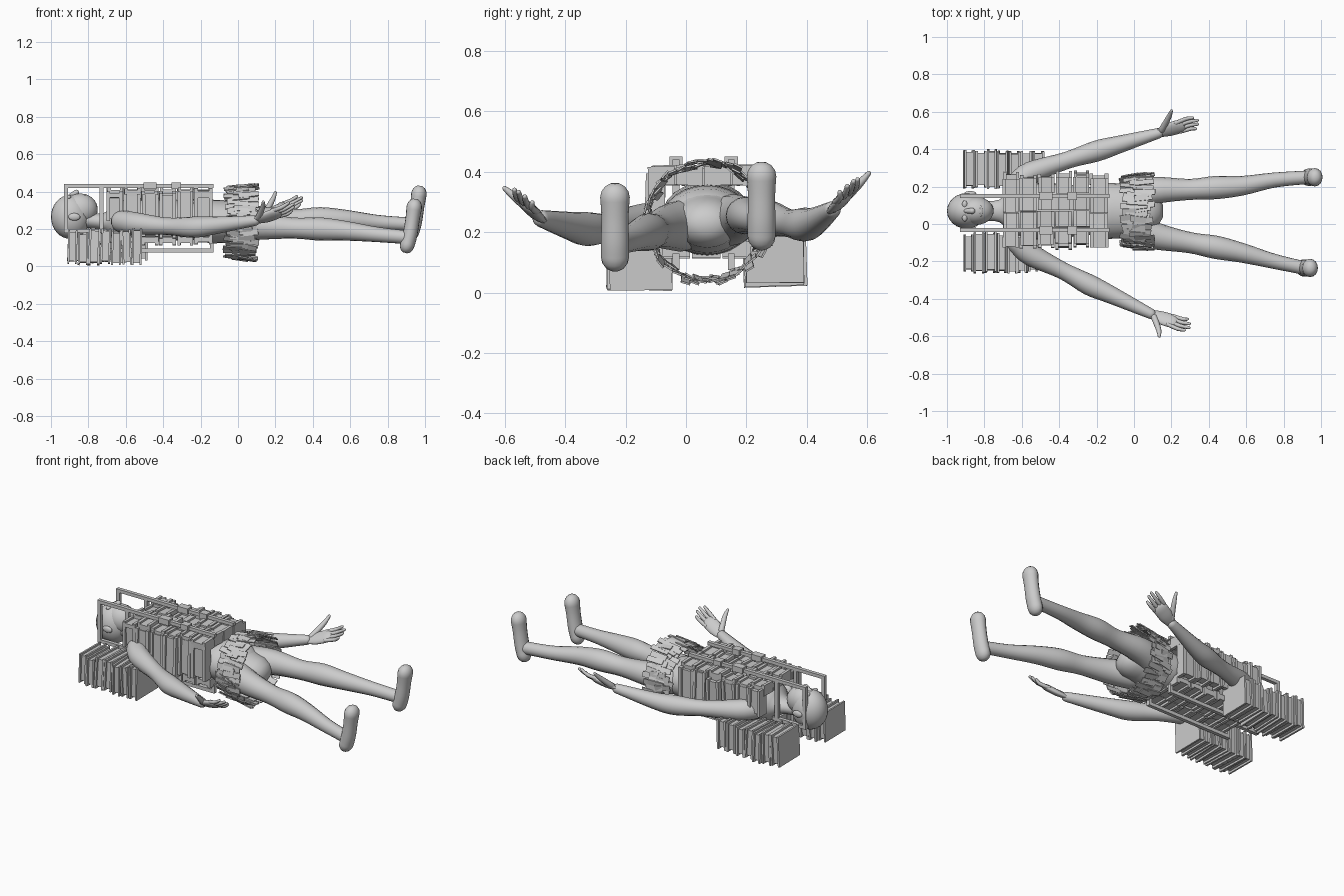
import bpy, bmesh, math, random
from mathutils import Vector, Matrix

if "Cube" in bpy.data.objects:
    bpy.data.objects.remove(bpy.data.objects["Cube"])

random.seed(4)
J = lambda a: random.uniform(-a, a)


def finish(name, bm, smooth=None):
    bmesh.ops.recalc_face_normals(bm, faces=bm.faces)
    me = bpy.data.meshes.new(name)
    bm.to_mesh(me)
    bm.free()
    ob = bpy.data.objects.new(name, me)
    bpy.context.collection.objects.link(ob)
    if smooth:
        for p in me.polygons:
            p.use_smooth = True
    return ob


def box(bm, lo, hi, rot=None):
    lo, hi = Vector(lo), Vector(hi)
    m = Matrix.Translation((lo + hi) / 2)
    if rot:
        m = m @ rot
    bmesh.ops.create_cube(bm, size=1, matrix=m @ Matrix.Diagonal((hi - lo).to_4d()))


def book(bm, lo, hi, open_axis, rot=None):
    """Two covers across x, a recessed page block, open along open_axis."""
    lo, hi = Vector(lo), Vector(hi)
    t = (hi.x - lo.x) * 0.2
    box(bm, lo, (lo.x + t, hi.y, hi.z), rot)
    box(bm, (hi.x - t, lo.y, lo.z), hi, rot)
    plo, phi = lo.copy(), hi.copy()
    plo.x += t * 0.5
    phi.x -= t * 0.5
    for a in open_axis:
        plo[a] += 0.012
        phi[a] -= 0.012
    box(bm, plo, phi, rot)


def catmull(a, b, c, d, t):
    return 0.5 * (2 * b + (c - a) * t + (2 * a - 5 * b + 4 * c - d) * t * t
                  + (3 * b - a - 3 * c + d) * t ** 3)


def tube(bm, pts, up=(0, 0, 1), flat=1.0, segs=16, steps=4):
    """Smooth limb through (x, y, z, radius) points with rounded ends."""
    pts = [Vector(p) for p in pts]
    q = [pts[0]] + pts + [pts[-1]]
    path = [catmull(*q[i:i + 4], s / steps) for i in range(len(pts) - 1) for s in range(steps)] + [pts[-1]]
    c = [p.to_3d() for p in path]
    up, rings = Vector(up), []
    d0, d1 = (c[0] - c[1]).normalized(), (c[-1] - c[-2]).normalized()
    rows = [(c[0] + d0 * path[0].w * k, path[0].w * math.sqrt(1 - k * k), -d0) for k in (.95, .75, .4)]
    for i, p in enumerate(c):
        rows.append((p, path[i].w, (c[min(i + 1, len(c) - 1)] - c[max(i - 1, 0)]).normalized()))
    rows += [(c[-1] + d1 * path[-1].w * k, path[-1].w * math.sqrt(1 - k * k), d1) for k in (.4, .75, .95)]
    for p, r, t in rows:
        s = t.cross(up).normalized()
        n = s.cross(t)
        rings.append([bm.verts.new(p + s * r * math.cos(a) + n * r * flat * math.sin(a))
                      for a in (2 * math.pi * k / segs for k in range(segs))])
    for a, b in zip(rings, rings[1:]):
        for k in range(segs):
            bm.faces.new((a[k], a[(k + 1) % segs], b[(k + 1) % segs], b[k]))
    bm.faces.new(rings[0])
    bm.faces.new(rings[-1])


def ball(bm, c, s):
    bmesh.ops.create_uvsphere(bm, u_segments=24, v_segments=16, radius=1,
                              matrix=Matrix.Translation(c) @ Matrix.Diagonal((*s, 1)))


# Head, face up
bm = bmesh.new()
ball(bm, (-0.895, 0.07, 0.265), (0.105, 0.095, 0.118))
ball(bm, (-0.845, 0.07, 0.305), (0.095, 0.075, 0.085))
tube(bm, [(-0.90, 0.07, 0.375, 0.012), (-0.865, 0.07, 0.395, 0.016)], segs=10)
for s in (-1, 1):
    ball(bm, (-0.905, 0.07 + s * 0.036, 0.37), (0.014, 0.02, 0.012))
    ball(bm, (-0.875, 0.07 + s * 0.094, 0.265), (0.032, 0.012, 0.02))
ball(bm, (-0.818, 0.07, 0.378), (0.009, 0.03, 0.01))
finish("head", bm, True)

# Torso, neck and hips
bm = bmesh.new()
tube(bm, [(-0.84, 0.07, 0.25, 0.055), (-0.72, 0.07, 0.24, 0.06), (-0.63, 0.07, 0.24, 0.14),
          (-0.45, 0.07, 0.25, 0.15), (-0.2, 0.07, 0.24, 0.125), (-0.04, 0.07, 0.235, 0.135),
          (0.05, 0.07, 0.23, 0.11)], flat=0.78, segs=24)
finish("torso", bm, True)

# Arms: shoulder, elbow, wrist, then palm, fingers and thumb
arms = {
    "right": [(-0.62, -0.10, 0.24, 0.06), (-0.55, -0.165, 0.23, 0.06), (-0.38, -0.25, 0.215, 0.046),
              (-0.24, -0.325, 0.21, 0.056), (-0.12, -0.38, 0.22, 0.047), (0.09, -0.48, 0.245, 0.028)],
    "left": [(-0.62, 0.22, 0.25, 0.06), (-0.55, 0.275, 0.245, 0.06), (-0.36, 0.34, 0.23, 0.046),
             (-0.2, 0.39, 0.225, 0.056), (-0.08, 0.425, 0.235, 0.047), (0.13, 0.485, 0.275, 0.028)],
}
hands = {"right": ((0.30, -0.55, 0.32), (0.135, -0.60, 0.345), -1),
         "left": ((0.345, 0.55, 0.355), (0.2, 0.605, 0.395), 1)}
for side, pts in arms.items():
    bm = bmesh.new()
    tube(bm, pts)
    finish(side + "_arm", bm, True)
    tip, thumb, s = hands[side]
    tip, thumb, w = Vector(tip), Vector(thumb), Vector(pts[-1][:3])
    d = tip - w
    lat = Vector((0, s * 0.8, 0.6))
    lat = (lat - d.normalized() * lat.dot(d.normalized())).normalized()
    up = d.cross(lat).normalized() * s
    bm = bmesh.new()
    P = lambda f, l, u, r: (*(w + d * f + lat * l + up * u), r)
    tube(bm, [P(0, 0, 0, 0.026), P(0.25, 0, -0.004, 0.04), P(0.5, 0, -0.004, 0.042)], up=up, flat=0.45)
    for i in range(4):
        l = (i - 1.5) * 0.02
        e = (0.86, 0.96, 1.0, 0.93)[i]
        tube(bm, [P(0.5, l, 0, 0.0115), P(0.75, l * 1.15, -0.004, 0.011), P(e, l * 1.2, 0.008, 0.008)],
             up=up, segs=8, steps=2)
    mid = (w + d * 0.28 + lat * 0.045 + thumb) / 2
    tube(bm, [P(0.12, 0.015, 0, 0.018), (*mid, 0.014), (*thumb, 0.008)], up=up, segs=8, steps=3)
    finish(side + "_hand", bm, True)

# Legs and upright feet
legs = {
    "right": ([(0.0, -0.02, 0.22, 0.085), (0.12, -0.065, 0.215, 0.072), (0.3, -0.10, 0.205, 0.056),
               (0.44, -0.125, 0.2, 0.062), (0.58, -0.155, 0.19, 0.052), (0.75, -0.2, 0.17, 0.04),
               (0.91, -0.235, 0.155, 0.036)], -0.235, 0.0, -0.02),
    "left": ([(0.0, 0.15, 0.24, 0.085), (0.12, 0.18, 0.25, 0.072), (0.3, 0.185, 0.25, 0.056),
              (0.44, 0.195, 0.255, 0.062), (0.58, 0.205, 0.25, 0.052), (0.75, 0.235, 0.235, 0.04),
              (0.93, 0.25, 0.225, 0.036)], 0.25, 0.07, 0.005),
}
for side, (pts, y, dz, dx) in legs.items():
    bm = bmesh.new()
    tube(bm, pts)
    finish(side + "_leg", bm, True)
    bm = bmesh.new()
    tube(bm, [(0.925 + dx, y, 0.115 + dz, 0.046), (0.94 + dx, y, 0.17 + dz, 0.046),
              (0.953 + dx, y, 0.25 + dz, 0.045), (0.962 + dx, y, 0.315 + dz, 0.049)],
         up=(1, 0, 0), flat=0.85)
    finish(side + "_foot", bm, True)

# Chest armour: rows of books round the front, sides and back
rows = [-0.70, -0.61, -0.515, -0.42, -0.325, -0.235, -0.13]
front, sides, back = bmesh.new(), bmesh.new(), bmesh.new()
for i, (a, b) in enumerate(zip(rows, rows[1:])):
    b -= 0.006
    y0, y1 = -0.115 + J(0.012), 0.255 + J(0.012)
    for k in range(4):
        ya, yb = (y0 + (y1 - y0) * f / 4 for f in (k, k + 1))
        book(front, (a + J(.004), ya, 0.355), (b + J(.004), yb - 0.005, 0.412 + J(0.012)), (2,),
             Matrix.Rotation(J(0.05), 4, 'X'))
    for y, s in ((-0.13, 1), (0.27, -1)):
        lo, hi = sorted((y + J(0.012), y + s * 0.06))
        zl = 0.25 if i == 0 else 0.165
        book(sides, (a + J(.004), lo, zl + J(0.015)), (b, hi, 0.395 + J(0.015)), (1, 2),
             Matrix.Rotation(J(0.06), 4, 'X'))
    for k in range(3):
        ya = -0.08 + k * 0.1
        book(back, (a + J(.004), ya, 0.118 + J(0.006)), (b, ya + 0.094, 0.17), (2,))
finish("front_book_armour", front)
finish("side_book_armour", sides)
finish("back_book_armour", back)

# Shoulder stacks of books
for side, y0, y1, z0 in (("right", -0.258, -0.05, 0.01), ("left", 0.195, 0.395, 0.025)):
    bm = bmesh.new()
    x = -0.91
    for k in range(7):
        w = 0.056 + J(0.006)
        book(bm, (x, y0 + J(0.007), z0 + J(0.008)), (x + w, y1 + J(0.007), z0 + 0.182 + J(0.014)), (1, 2),
             Matrix.Rotation(J(0.04), 4, 'X') @ Matrix.Rotation(J(0.05), 4, 'Y'))
        x += w + 0.004
    finish(side + "_shoulder_books", bm)

# Strap frame: two loops running past the head, with buckles
bm = bmesh.new()
r = 0.011
for y in (-0.033, 0.15):
    box(bm, (-0.93, y - r, 0.42), (-0.13, y + r, 0.44))
    box(bm, (-0.93, y - r, 0.20), (-0.908, y + r, 0.44))
    box(bm, (-0.74, y - r, 0.18), (-0.718, y + r, 0.44))
    box(bm, (-0.93, y - r, 0.18), (-0.70, y + r, 0.2))
    box(bm, (-0.72, y - r, 0.075), (-0.13, y + r, 0.097))
    box(bm, (-0.72, y - r, 0.075), (-0.70, y + r, 0.2))
    box(bm, (-0.15, y - r, 0.075), (-0.13, y + r, 0.13))
    for x, h in ((-0.47, 0.035), (-0.33, 0.025)):
        box(bm, (x - h, y - 0.022, 0.415), (x + h, y + 0.022, 0.45))
finish("strap_frame", bm)

# Waistband
bm = bmesh.new()
tube(bm, [(-0.14, 0.07, 0.24, 0.15), (-0.10, 0.07, 0.24, 0.148), (-0.06, 0.07, 0.24, 0.145)],
     flat=0.78, segs=24, steps=2)
finish("waistband", bm, True)

# Ragged skirt of overlapping strips
bm = bmesh.new()
N = 40
for layer in range(3):
    for k in range(N):
        a = 2 * math.pi * (k + layer / 3 + J(0.2)) / N
        x0, x1 = ((-0.07, 0.02), (-0.03, 0.065), (0.0, 0.1))[layer]
        x0, x1 = x0 + J(0.012), x1 + J(0.014)
        rad = 0.188 + 0.006 * layer + J(0.007)
        m = (Matrix.Translation(((x0 + x1) / 2, 0.068, 0.235)) @ Matrix.Rotation(a, 4, 'X')
             @ Matrix.Translation((0, 0, rad)) @ Matrix.Rotation(-0.1 + J(0.1), 4, 'Y')
             @ Matrix.Rotation(J(0.18), 4, 'Z') @ Matrix.Rotation(J(0.25), 4, 'X')
             @ Matrix.Diagonal((x1 - x0, 0.032, 0.006, 1)))
        bmesh.ops.create_cube(bm, size=1, matrix=m)
finish("ragged_skirt", bm)
